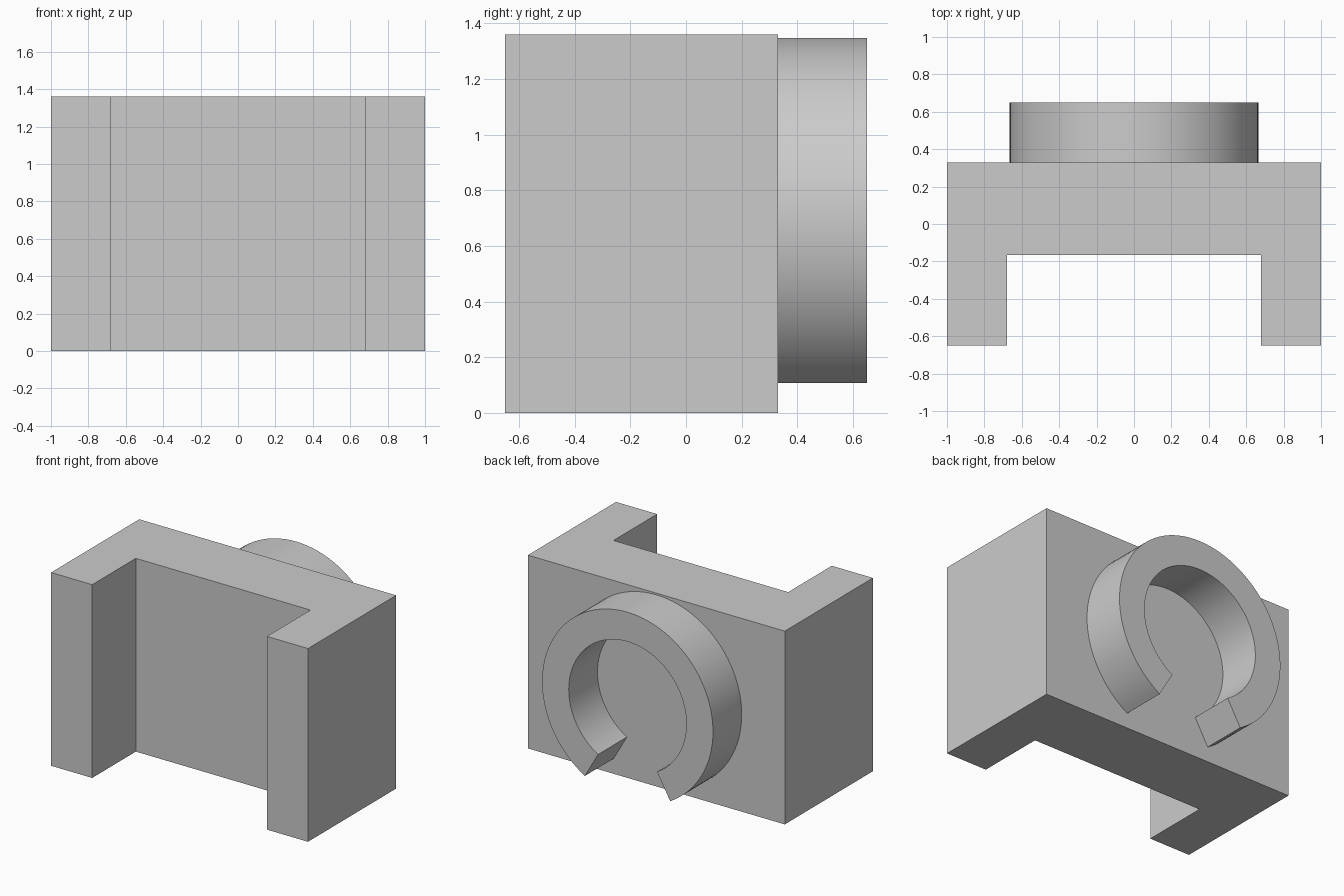
import bpy, bmesh, math
from mathutils import Vector

cube = bpy.data.objects.get("Cube")
if cube:
    bpy.data.objects.remove(cube, do_unlink=True)

# Single plain grey
grey = bpy.data.materials.new("light_grey")
grey.use_nodes = True
colour = (0.6, 0.6, 0.6, 1)
grey.diffuse_color = colour
grey.node_tree.nodes["Principled BSDF"].inputs["Base Color"].default_value = colour


def extrude_profile(name, points, offset):
    """Make a solid by extruding a closed planar outline along offset."""
    bm = bmesh.new()
    face = bm.faces.new([bm.verts.new(p) for p in points])
    extruded = bmesh.ops.extrude_face_region(bm, geom=[face], use_keep_orig=True)
    moved = [g for g in extruded["geom"] if isinstance(g, bmesh.types.BMVert)]
    bmesh.ops.translate(bm, verts=moved, vec=Vector(offset))
    bmesh.ops.recalc_face_normals(bm, faces=bm.faces)
    mesh = bpy.data.meshes.new(name)
    bm.to_mesh(mesh)
    bm.free()
    mesh.materials.append(grey)
    obj = bpy.data.objects.new(name, mesh)
    bpy.context.collection.objects.link(obj)
    return obj


# U-shaped block: back wall with two forward arms
half = [(1, 0.33), (1, -0.65), (0.68, -0.65), (0.68, -0.165)]
outline = half + [(-x, y) for x, y in reversed(half)]
extrude_profile("bracket_block", [(x, y, 0) for x, y in outline], (0, 0, 1.36))

# Open ring on the back, with its gap facing down
OUTER, INNER, CENTRE_Z, STEPS = 0.665, 0.458, 0.683, 80
GAP = math.radians(30)
angles = [GAP + (2 * math.pi - 2 * GAP) * i / STEPS for i in range(STEPS + 1)]


def arc(radius):
    return [(radius * math.sin(a), 0.33, CENTRE_Z - radius * math.cos(a)) for a in angles]


ring = extrude_profile("open_ring", arc(OUTER) + arc(INNER)[::-1], (0, 0.32, 0))
bpy.ops.object.select_all(action="DESELECT")
ring.select_set(True)
bpy.context.view_layer.objects.active = ring
bpy.ops.object.shade_smooth_by_angle(angle=math.radians(30))
